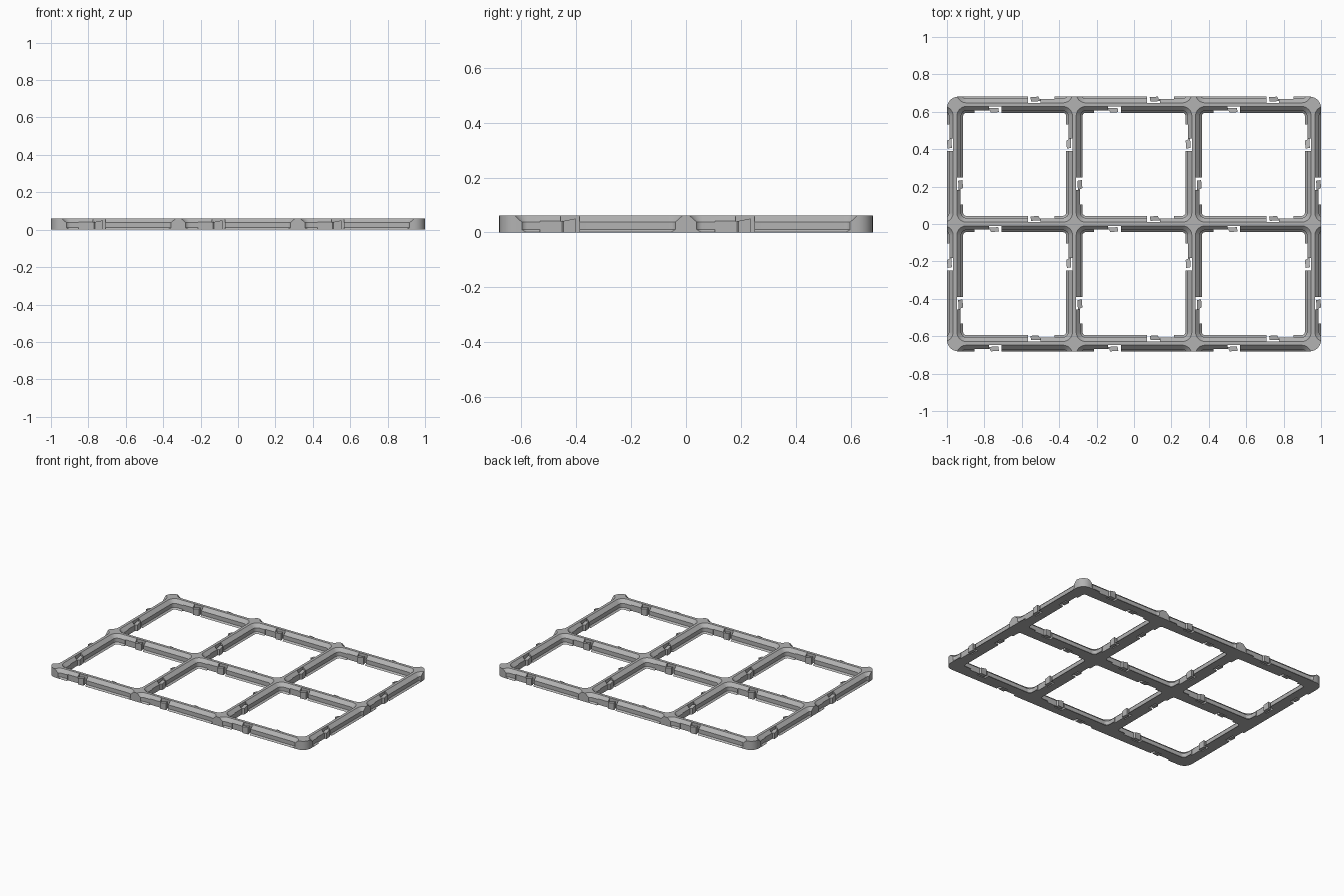
import bpy, bmesh
from math import cos, sin, pi
from mathutils import Matrix, Vector

if "Cube" in bpy.data.objects:
    bpy.data.objects.remove(bpy.data.objects["Cube"])

PITCH, EDGE, HEIGHT = 0.638, 0.043, 0.061
COLS, ROWS = 3, 2

grey = bpy.data.materials.new("light grey plastic")
grey.use_nodes = True
colour = (0.45, 0.45, 0.45, 1)
grey.diffuse_color = colour
grey.node_tree.nodes["Principled BSDF"].inputs["Base Color"].default_value = colour


def rounded_rect(hx, hy, r, steps=8):
    """Outline of a rounded rectangle, counter-clockwise."""
    pts = []
    for k, (sx, sy) in enumerate([(1, 1), (-1, 1), (-1, -1), (1, -1)]):
        for i in range(steps + 1):
            a = (k + i / steps) * pi / 2
            pts.append((sx * (hx - r) + r * cos(a), sy * (hy - r) + r * sin(a)))
    return pts


def loft(bm, rings):
    """Closed solid through rings of equal point count."""
    loops = [[bm.verts.new(p) for p in ring] for ring in rings]
    n = len(loops[0])
    for low, high in zip(loops, loops[1:]):
        for i in range(n):
            j = (i + 1) % n
            bm.faces.new((low[i], low[j], high[j], high[i]))
    bm.faces.new(loops[0][::-1])
    bm.faces.new(loops[-1])


def make_object(name, bm):
    bmesh.ops.recalc_face_normals(bm, faces=bm.faces)
    mesh = bpy.data.meshes.new(name)
    bm.to_mesh(mesh)
    bm.free()
    mesh.materials.append(grey)
    obj = bpy.data.objects.new(name, mesh)
    bpy.context.collection.objects.link(obj)
    return obj


def cut(target, cutter):
    mod = target.modifiers.new("cut", "BOOLEAN")
    mod.operation, mod.solver, mod.object = "DIFFERENCE", "EXACT", cutter
    bpy.context.view_layer.objects.active = target
    bpy.ops.object.modifier_apply(modifier=mod.name)
    bpy.data.objects.remove(cutter)


# Solid plate with rounded corners
bm = bmesh.new()
outline = rounded_rect(COLS * PITCH / 2 + EDGE, ROWS * PITCH / 2 + EDGE, 0.061)
loft(bm, [[(x, y, z) for x, y in outline] for z in (0, HEIGHT)])
frame = make_object("grid_frame", bm)

# Stepped pockets: the cells, plus a ring of outside ones shaping the outer walls
SECTION = [(-0.02, 0.0435, 0.0175), (0, 0.0435, 0.0175), (0.0106, 0.0327, 0.028),
           (0.038, 0.0327, 0.028), (0.0666, 0.0041, 0.0566)]   # z, inset, radius
bm = bmesh.new()
for col in range(-1, COLS + 1):
    for row in range(-1, ROWS + 1):
        if col in (-1, COLS) and row in (-1, ROWS):
            continue
        cx, cy = (col - (COLS - 1) / 2) * PITCH, (row - (ROWS - 1) / 2) * PITCH
        rings = []
        for z, inset, r in SECTION:
            half = PITCH / 2 - inset
            rings.append([(cx + x, cy + y, z) for x, y in rounded_rect(half, half, r)])
        loft(bm, rings)
cut(frame, make_object("pocket_cutter", bm))

# Centre and direction of both sides of every bar
sides = []
for col in range(COLS):
    for row in range(ROWS + 1):
        for turn in (0, pi):
            sides.append(((col - (COLS - 1) / 2) * PITCH, (row - ROWS / 2) * PITCH, turn))
for col in range(COLS + 1):
    for row in range(ROWS):
        for turn in (pi / 2, -pi / 2):
            sides.append(((col - COLS / 2) * PITCH, (row - (ROWS - 1) / 2) * PITCH, turn))

# Clip slots and clip heads, both drawn along the bar (u) and out from it (v)
SLOT = [(0.07, 0.01), (0.138, 0.01), (0.138, 0.03), (0.214, 0.03), (0.214, 0.07), (0.07, 0.07)]
HEAD = [(0.088, 0.017), (0.145, 0.019), (0.145, 0.03), (0.133, 0.03), (0.127, 0.043), (0.084, 0.04)]


def prisms(name, shape, bottom, top):
    bm = bmesh.new()
    for x, y, turn in sides:
        place = Matrix.Translation((x, y, 0)) @ Matrix.Rotation(turn, 4, "Z")
        loft(bm, [[place @ Vector((u, v, z(u))) for u, v in shape] for z in (bottom, top)])
    return make_object(name, bm)


cut(frame, prisms("slot_cutter", SLOT, lambda u: -0.05, lambda u: 0.1))
heads = prisms("clip_heads", HEAD, lambda u: 0, lambda u: 0.05 - 0.2 * (u - 0.085))

# Smooth the rounded corners, keep the creases
bpy.ops.object.select_all(action="DESELECT")
frame.select_set(True)
bpy.context.view_layer.objects.active = frame
bpy.ops.object.shade_smooth_by_angle(angle=pi / 6)
